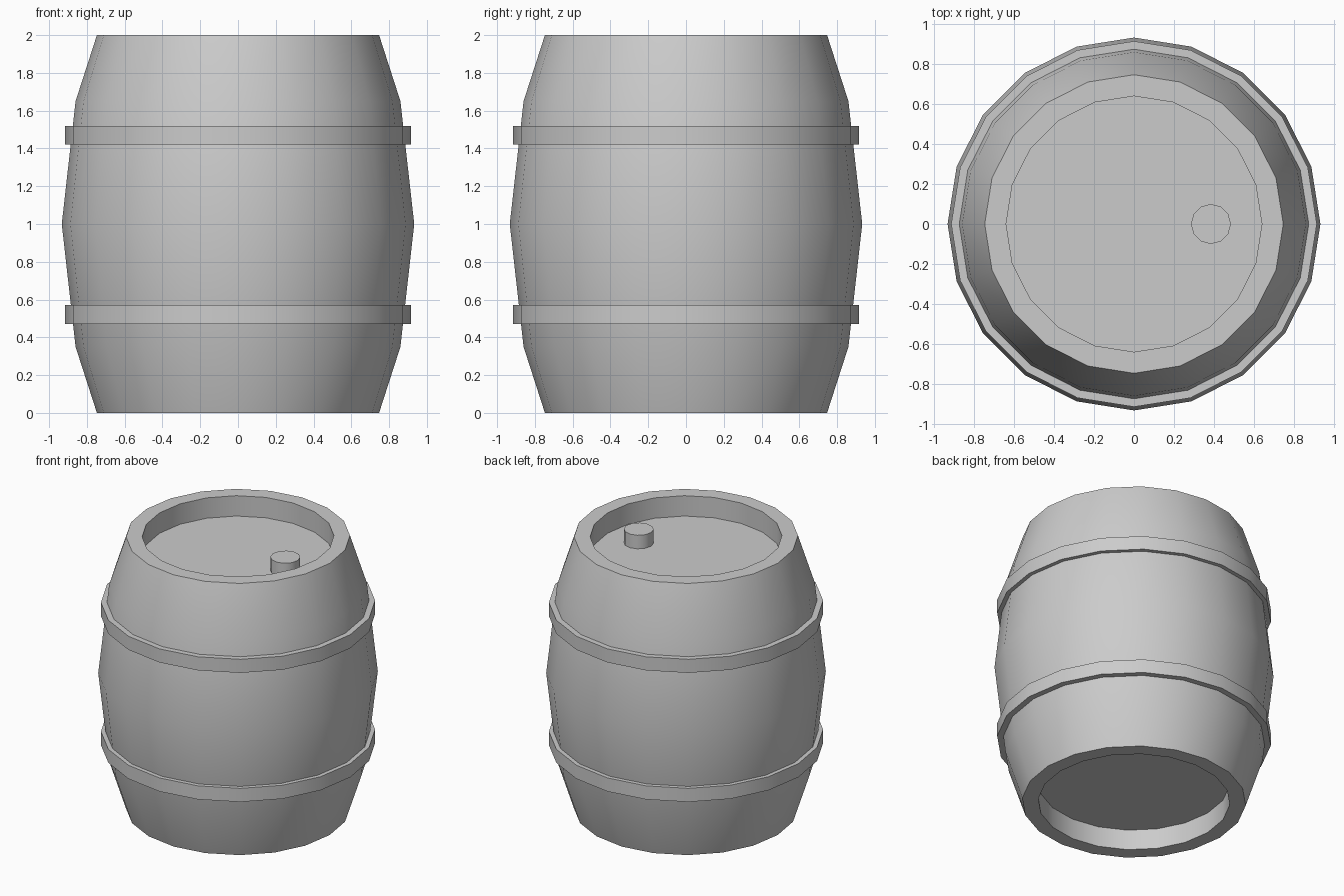
import bpy
import math

cube = bpy.data.objects.get("Cube")
if cube:
    bpy.data.objects.remove(cube, do_unlink=True)

# Single grey material
grey = bpy.data.materials.new("light grey")
grey.use_nodes = True
colour = (0.6, 0.6, 0.6, 1)
grey.diffuse_color = colour
grey.node_tree.nodes["Principled BSDF"].inputs["Base Color"].default_value = colour


def lathe(name, profile, sides, closed=False, centre=(0, 0, 0)):
    """Turn (radius, height) points, listed upwards on the outside, around z."""
    verts, faces = [], []
    for r, z in profile:
        for i in range(sides):
            a = math.tau * i / sides
            verts.append((r * math.cos(a), r * math.sin(a), z))
    n = len(profile)
    for k in range(n if closed else n - 1):
        low, high = k * sides, (k + 1) % n * sides
        for i in range(sides):
            j = (i + 1) % sides
            faces.append((low + i, low + j, high + j, high + i))
    if not closed:
        faces.append(tuple(reversed(range(sides))))
        faces.append(tuple(range((n - 1) * sides, n * sides)))
    mesh = bpy.data.meshes.new(name)
    mesh.from_pydata(verts, [], faces)
    mesh.materials.append(grey)
    obj = bpy.data.objects.new(name, mesh)
    obj.location = centre
    bpy.context.collection.objects.link(obj)
    bpy.ops.object.select_all(action="DESELECT")
    obj.select_set(True)
    bpy.context.view_layer.objects.active = obj
    bpy.ops.object.shade_smooth_by_angle(angle=math.radians(35))
    return obj


# Bulging body with a recessed lid and base
half = [(0.64, 0.15), (0.64, 0), (0.747, 0), (0.86, 0.35)]
mirrored = [(r, 2 - z) for r, z in reversed(half)]
lathe("barrel_body", half + [(0.933, 1)] + mirrored, 20)

# Hoops around the body
for name, z in (("lower_hoop", 0.47), ("upper_hoop", 1.42)):
    lathe(name, [(0.85, 0), (0.915, 0), (0.915, 0.1), (0.85, 0.1)], 20,
          closed=True, centre=(0, 0, z))

# Bung on the lid
lathe("bung", [(0.1, 0), (0.1, 0.11)], 12, centre=(0.385, 0, 1.84))
